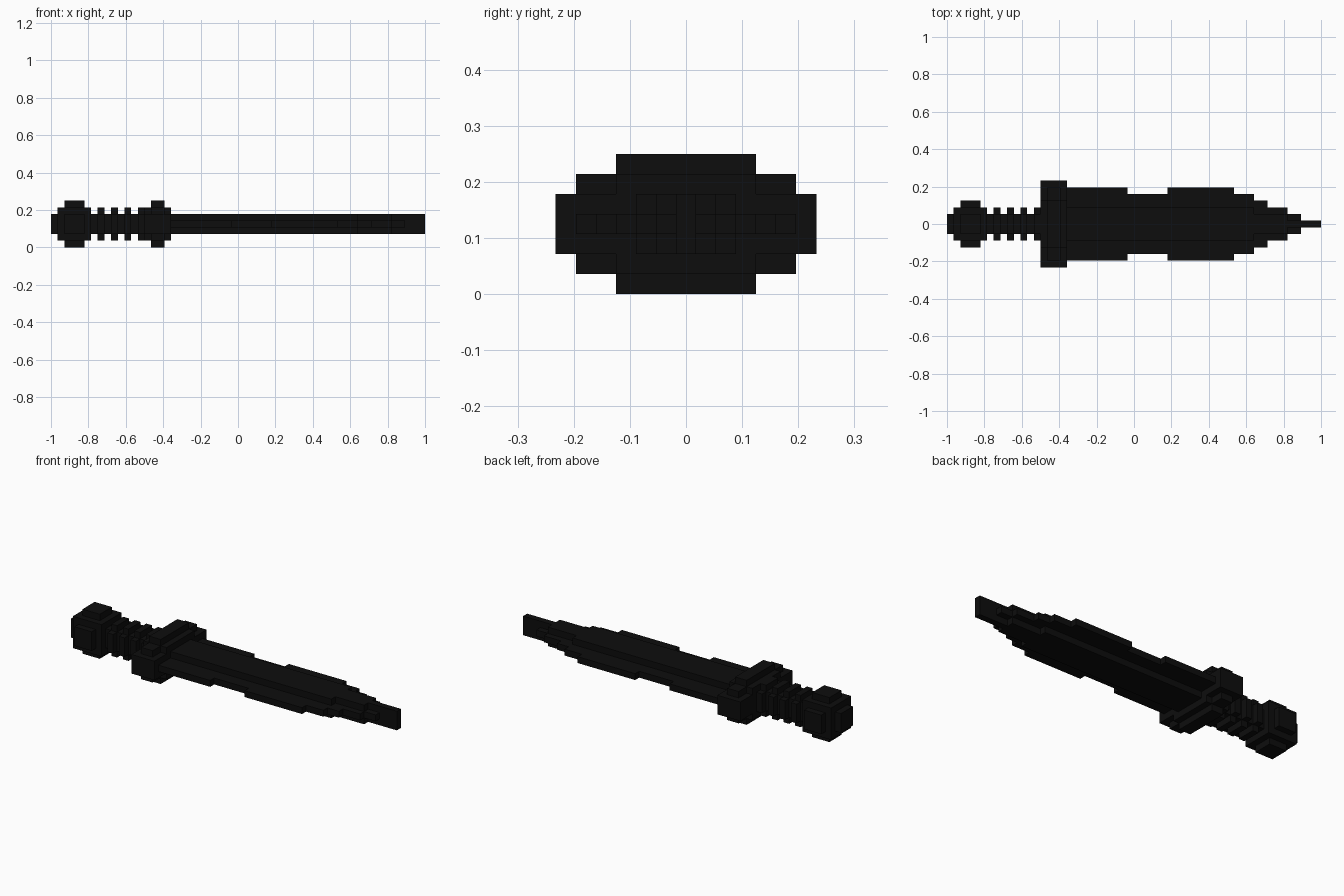
import bpy
import bmesh

cube = bpy.data.objects.get("Cube")
if cube:
    bpy.data.objects.remove(cube, do_unlink=True)

U = 2 / 56          # one block
MID = 3.5 * U       # height of the sword's axis


def material(name, colour):
    m = bpy.data.materials.new(name)
    m.use_nodes = True
    m.diffuse_color = colour
    bsdf = next(n for n in m.node_tree.nodes if n.type == 'BSDF_PRINCIPLED')
    bsdf.inputs["Base Color"].default_value = colour
    return m


black = material("near black", (0.004, 0.004, 0.004, 1))


def stepped_outline(steps):
    """Closed y-z outline of stacked (width, height) rectangles, narrow and tall first."""
    quarter = []
    for i, (w, h) in enumerate(steps):
        quarter.append((w / 2, h / 2))
        if i + 1 < len(steps):
            quarter.append((w / 2, steps[i + 1][1] / 2))
    right = quarter + [(y, -z) for y, z in reversed(quarter)]
    return right + [(-y, -z) for y, z in right]


def stepped_part(name, sections):
    """Extrude each (start, end, steps) section along x, in blocks."""
    bm = bmesh.new()
    for x0, x1, steps in sections:
        ring = [bm.verts.new((x0 * U - 1, y * U, z * U + MID))
                for y, z in stepped_outline(steps)]
        cap = bm.faces.new(ring)
        new = bmesh.ops.extrude_face_region(bm, geom=[cap], use_keep_orig=True)
        moved = [v for v in new["geom"] if isinstance(v, bmesh.types.BMVert)]
        bmesh.ops.translate(bm, verts=moved, vec=((x1 - x0) * U, 0, 0))
    bmesh.ops.recalc_face_normals(bm, faces=bm.faces)
    mesh = bpy.data.meshes.new(name)
    bm.to_mesh(mesh)
    bm.free()
    mesh.materials.append(black)
    obj = bpy.data.objects.new(name, mesh)
    bpy.context.collection.objects.link(obj)
    return obj


CORE = [(3, 3)]
DISC = [(3, 5), (5, 3)]

# Rounded pommel
stepped_part("pommel", [
    (0, 1, CORE),
    (1, 2, [(5, 5)]),
    (2, 5, [(3, 7), (5, 5), (7, 3)]),
    (5, 6, [(5, 5)]),
])

# Grip with three raised rings
stepped_part("grip", [(6, 13, CORE)])
for i in range(3):
    stepped_part(f"grip_ring_{i + 1}", [(7 + 2 * i, 8 + 2 * i, DISC)])

# Collar and guard
stepped_part("collar", [(13, 14, DISC)])
stepped_part("guard", [
    (14, 15, [(7, 5), (13, 3)]),
    (15, 17, [(7, 7), (11, 5), (13, 3)]),
    (17, 18, [(7, 5), (13, 3)]),
])

# Blade: thin cutting edges around a thick central ridge
stepped_part("blade", [
    (18, 27, [(5, 3), (11, 1)]),
    (27, 33, [(5, 3), (9, 1)]),
    (33, 43, [(5, 3), (11, 1)]),
    (43, 46, [(5, 3), (9, 1)]),
    (46, 48, [(3, 3), (7, 1)]),
    (48, 51, [(3, 3), (5, 1)]),
    (51, 53, [(1, 3), (3, 1)]),
    (53, 56, [(1, 3)]),
])
